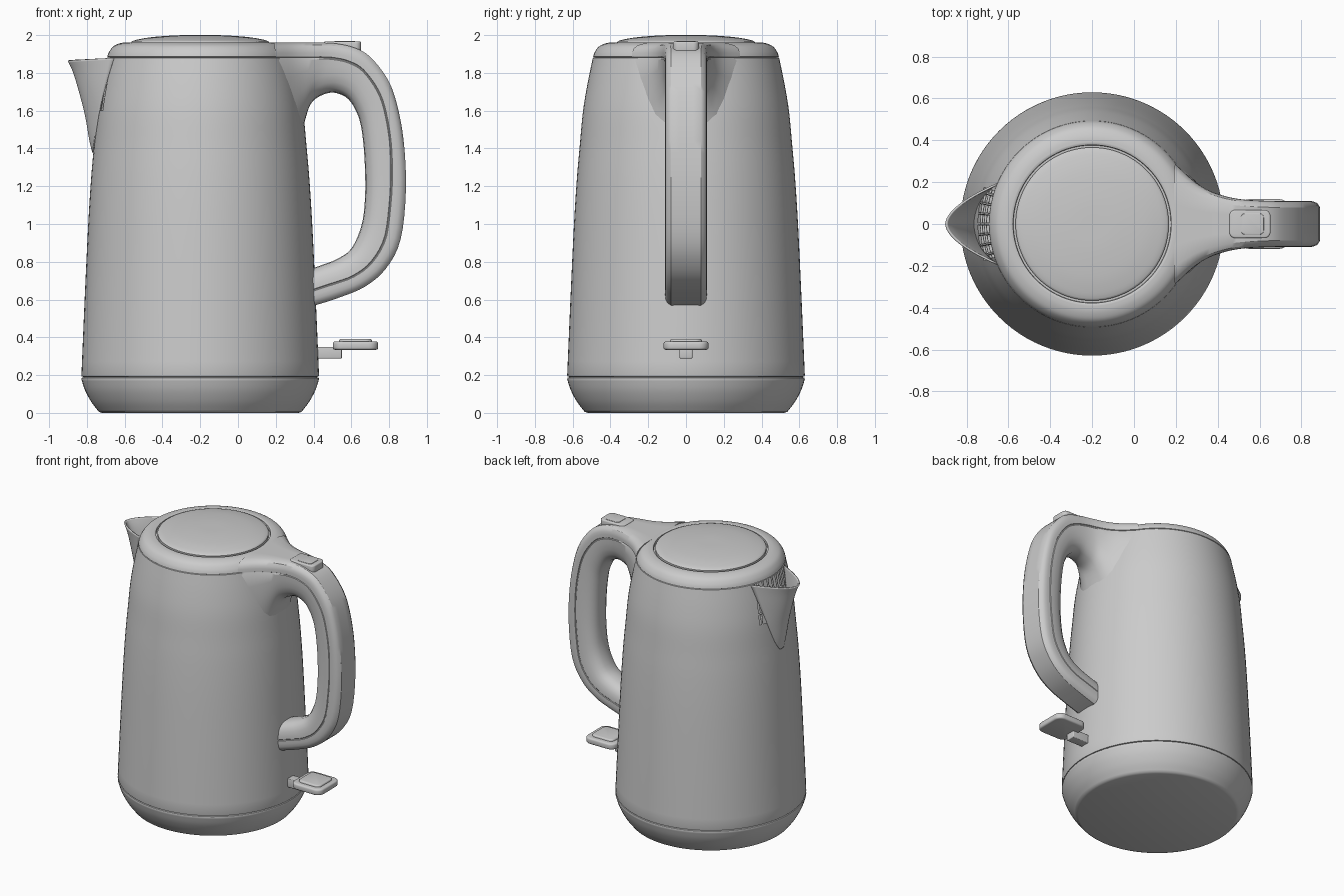
import bpy, bmesh, math
from mathutils import Vector

if "Cube" in bpy.data.objects:
    bpy.data.objects.remove(bpy.data.objects["Cube"])

CX = -0.2      # axis of the round body
SEG = 96


def finish(name, bm, angle=35):
    bmesh.ops.recalc_face_normals(bm, faces=bm.faces)
    me = bpy.data.meshes.new(name)
    bm.to_mesh(me)
    bm.free()
    ob = bpy.data.objects.new(name, me)
    bpy.context.collection.objects.link(ob)
    bpy.ops.object.select_all(action='DESELECT')
    ob.select_set(True)
    bpy.context.view_layer.objects.active = ob
    bpy.ops.object.shade_smooth_by_angle(angle=math.radians(angle))
    return ob


def spline(pts, n):
    """Catmull-Rom through tuples of any length."""
    out = []
    for i in range(len(pts) - 1):
        a, b, c, d = (pts[max(0, min(len(pts) - 1, i + k))] for k in (-1, 0, 1, 2))
        for j in range(n):
            t = j / n
            out.append(tuple(0.5 * (2 * q + (r - p) * t + (2 * p - 5 * q + 4 * r - s) * t * t
                                    + (3 * q - p - 3 * r + s) * t ** 3)
                             for p, q, r, s in zip(a, b, c, d)))
    return out + [tuple(pts[-1])]


def revolve(name, profile, keep=None, angle=35):
    bm = bmesh.new()
    vs = [bm.verts.new((CX + r, 0, z)) for r, z in profile]
    es = [bm.edges.new(p) for p in zip(vs, vs[1:])]
    bmesh.ops.spin(bm, geom=vs + es, cent=(CX, 0, 0), axis=(0, 0, 1),
                   angle=2 * math.pi, steps=SEG)
    bmesh.ops.remove_doubles(bm, verts=bm.verts, dist=1e-5)
    if keep:
        drop = [f for f in bm.faces if not keep(f.calc_center_median())]
        bmesh.ops.delete(bm, geom=drop, context='FACES')
    return finish(name, bm, angle)


def grid(name, rows, closed=False, caps=False, angle=35):
    bm = bmesh.new()
    vr = [[bm.verts.new(p) for p in row] for row in rows]
    n = len(rows[0])
    for a, b in zip(vr, vr[1:]):
        for i in range(n if closed else n - 1):
            j = (i + 1) % n
            bm.faces.new((a[i], a[j], b[j], b[i]))
    if caps:
        bm.faces.new(vr[0])
        bm.faces.new(vr[-1])
    return finish(name, bm, angle)


def rounded_box(name, lo, hi, corner, edge):
    bm = bmesh.new()
    bmesh.ops.create_cube(bm, size=1)
    for v in bm.verts:
        v.co = [l + (c + 0.5) * (h - l) for l, h, c in zip(lo, hi, v.co)]
    up = [e for e in bm.edges if abs(e.verts[0].co.z - e.verts[1].co.z) > 1e-4]
    bmesh.ops.bevel(bm, geom=up, offset=corner, segments=6, profile=0.5, affect='EDGES')
    rim = [e for e in bm.edges if abs(e.verts[0].co.z - e.verts[1].co.z) < 1e-4]
    bmesh.ops.bevel(bm, geom=rim, offset=edge, segments=3, profile=0.5, affect='EDGES')
    return finish(name, bm)


# Base with rounded underside
revolve("base", [(0, 0), (.52, 0), (.537, .006)] +
        spline([(.545, .016), (.578, .06), (.61, .12), (.629, .178)], 4) + [(.627, .186), (.615, .19)])

# Tapered body, with a window behind the spout
WALL = spline([(.629, .2), (.612, .6), (.593, 1.0), (.577, 1.25), (.562, 1.42),
               (.545, 1.6), (.52, 1.75), (.493, 1.88)], 4)


def wall_r(z):
    for (r0, z0), (r1, z1) in zip(WALL, WALL[1:]):
        if z <= z1:
            return r0 + (r1 - r0) * (z - z0) / (z1 - z0)
    return WALL[-1][0]


revolve("body", [(.615, .19), (.627, .193)] + WALL + [(.484, 1.882)],
        lambda c: not (c.x < CX and 1.6 < c.z < 1.88
                       and abs(math.atan2(c.y, CX - c.x)) < math.radians(18.75)))

# Collar with groove around the lid
revolve("collar", [(.484, 1.882)] +
        spline([(.492, 1.886), (.482, 1.912), (.458, 1.942), (.42, 1.958), (.386, 1.961)], 4) +
        [(.378, 1.957), (.376, 1.942), (.366, 1.942)])

# Domed lid
revolve("lid", [(.366, 1.942), (.366, 1.961)] +
        spline([(.36, 1.968), (.33, 1.977), (.25, 1.99), (.12, 1.999), (0, 2.0)], 4))

# Spout: rows of parabolic outlines growing out of the wall
rows = []
for z, xt, w in spline([(1.38, -.762, .02), (1.45, -.778, .06), (1.58, -.80, .108), (1.72, -.835, .148),
                        (1.82, -.865, .172), (1.88, -.893, .185)], 4):
    row = []
    for i in range(33):
        s = i / 16 - 1
        xb = CX - math.sqrt((wall_r(z) - .004) ** 2 - w * w)
        k = 1 - abs(s) ** 1.75
        row.append((xb + (xt - xb) * k, w * s, z - .012 * k * max(0, (z - 1.38) / .5)))
    rows.append(row)
spout = grid("spout", rows)
mod = spout.modifiers.new("thickness", 'SOLIDIFY')
mod.thickness = 0.01
mod.offset = -1

# Filter bars in the window
cu = bpy.data.curves.new("filter_bars", 'CURVE')
cu.dimensions = '3D'
cu.bevel_depth = 0.007
cu.bevel_resolution = 1


def bar(pts):
    sp = cu.splines.new('POLY')
    sp.points.add(len(pts) - 1)
    for p, (a, z) in zip(sp.points, pts):
        r = wall_r(z) - .006
        p.co = (CX - r * math.cos(a), r * math.sin(a), z, 1)


for i in range(-3, 4):
    bar([(math.radians(5.4 * i), 1.59 + .048 * k) for k in range(7)])
for z in (1.67, 1.775):
    bar([(math.radians(a), z) for a in range(-19, 20, 2)])
bpy.context.collection.objects.link(bpy.data.objects.new("filter_bars", cu))

# Handle: outer x, z, inner x, z, half width; flared where it joins the collar
STATIONS = [(.19, 1.96, .28, 1.30, .285), (.28, 1.96, .325, 1.42, .205), (.36, 1.96, .35, 1.53, .16),
            (.45, 1.96, .385, 1.635, .132), (.53, 1.954, .44, 1.68, .118), (.62, 1.932, .51, 1.695, .112),
            (.70, 1.885, .585, 1.66, .11), (.79, 1.77, .637, 1.57, .11), (.84, 1.64, .66, 1.46, .11),
            (.877, 1.44, .672, 1.3, .11), (.889, 1.18, .672, 1.13, .11), (.86, .915, .653, .99, .11),
            (.78, .76, .60, .87, .11), (.67, .667, .525, .815, .11), (.54, .612, .45, .785, .11),
            (.41, .57, .39, .765, .11), (.33, .55, .31, .75, .11)]
# Cap part in absolute depth, then the grip as a share of what remains
CAP = [(.35, 0), (.72, 0), (.9, .014), (.98, .034), (1, .055), (1, .076), (.96, .079), (.96, .083)]
GRIP = [(.99, .02), (.985, .2), (.94, .45), (.84, .68), (.66, .86), (.4, .97)]
rows = []
for ox, oz, ix, iz, hw in spline(STATIONS, 4):
    o, d = Vector((ox, 0, oz)), Vector((ix - ox, 0, iz - oz))
    L = d.length
    half = [(u, v / L) for u, v in CAP] + [(u, .084 / L + v * (1 - .084 / L)) for u, v in GRIP]
    loop = [(0, 0)] + half + [(0, 1)] + [(-u, v) for u, v in reversed(half)]
    rows.append([o + d * v + Vector((0, u * hw, 0)) for u, v in loop])
grid("handle", rows, closed=True, caps=True, angle=32)

# Lid release button on the handle
rounded_box("lid_button", (.455, -.068, 1.908), (.652, .068, 1.966), .03, .008)
rounded_box("lid_button_pad", (.51, -.05, 1.95), (.62, .05, 1.969), .02, .002)

# Switch lever at the bottom
rounded_box("switch_stem", (.38, -.034, .288), (.55, .034, .35), .006, .005)
rounded_box("switch_paddle", (.502, -.119, .334), (.742, .119, .378), .05, .012)
rounded_box("switch_pad", (.535, -.085, .36), (.71, .085, .391), .035, .01)
